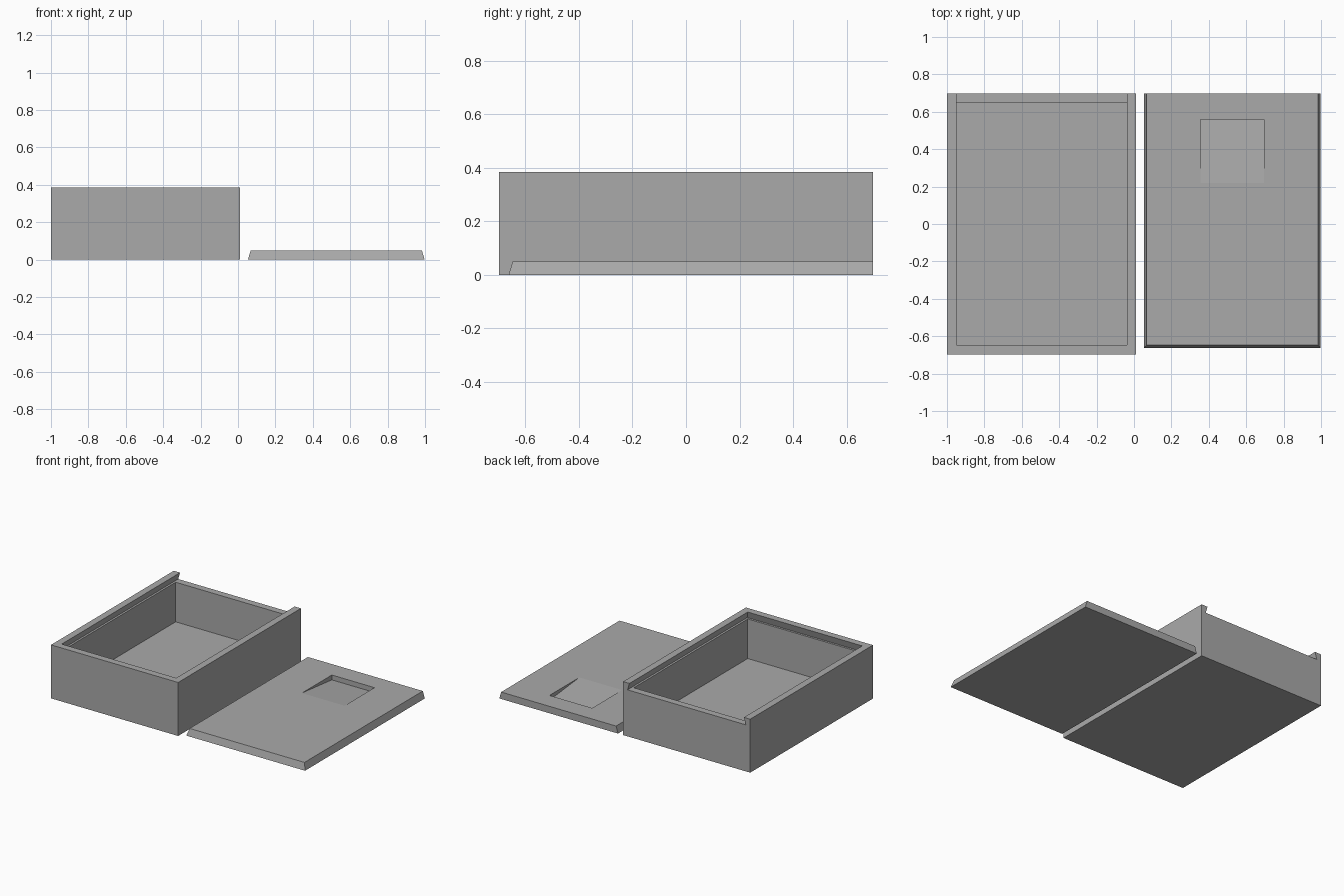
import bpy
import bmesh

cube = bpy.data.objects.get("Cube")
if cube:
    bpy.data.objects.remove(cube, do_unlink=True)

grey = bpy.data.materials.new("plain grey")
grey.use_nodes = True
COLOR = (0.4, 0.4, 0.4, 1)
grey.diffuse_color = COLOR
grey.node_tree.nodes["Principled BSDF"].inputs["Base Color"].default_value = COLOR


def prism(name, profile, start, end, axis="y"):
    """Extrude a closed profile along y (points are x, z) or x (points are y, z)."""
    place = (lambda a, z, t: (a, t, z)) if axis == "y" else (lambda a, z, t: (t, a, z))
    bm = bmesh.new()
    rings = [[bm.verts.new(place(a, z, t)) for a, z in profile] for t in (start, end)]
    n = len(profile)
    for ring in rings:
        bm.faces.new(ring)
    for i in range(n):
        j = (i + 1) % n
        bm.faces.new((rings[0][i], rings[0][j], rings[1][j], rings[1][i]))
    return finish(name, bm)


def frustum(name, bottom, top, z0, z1):
    """Solid between two rectangles given as (x0, x1, y0, y1)."""
    bm = bmesh.new()
    for (x0, x1, y0, y1), z in ((bottom, z0), (top, z1)):
        for x, y in ((x0, y0), (x1, y0), (x1, y1), (x0, y1)):
            bm.verts.new((x, y, z))
    bmesh.ops.convex_hull(bm, input=bm.verts)
    bmesh.ops.dissolve_limit(bm, angle_limit=0.01, verts=bm.verts, edges=bm.edges)
    return finish(name, bm)


def finish(name, bm):
    bmesh.ops.recalc_face_normals(bm, faces=bm.faces)
    mesh = bpy.data.meshes.new(name)
    bm.to_mesh(mesh)
    bm.free()
    mesh.materials.append(grey)
    obj = bpy.data.objects.new(name, mesh)
    bpy.context.collection.objects.link(obj)
    return obj


def cut(target, cutter):
    mod = target.modifiers.new("cut", "BOOLEAN")
    mod.operation = "DIFFERENCE"
    mod.solver = "EXACT"
    mod.object = cutter
    bpy.context.view_layer.objects.active = target
    bpy.ops.object.modifier_apply(modifier=mod.name)
    bpy.data.objects.remove(cutter, do_unlink=True)


# Open box with floor and walls
H, T, BEVEL = 0.385, 0.05, 0.015
X0, X1, Y = -1.0, 0.012, 0.698
outer = (X0, X1, -Y, Y)
inner = (X0 + T, X1 - T, -Y + T, Y - T)
box = frustum("box_body", outer, outer, 0, H)
cut(box, frustum("cavity_cutter", inner, inner, T, H - T / 2))

# Dovetail slot for the sliding lid, open at the back
wide = (inner[0] - BEVEL, inner[1] + BEVEL, inner[2] - BEVEL, Y + 0.1)
narrow = (inner[0] + BEVEL, inner[1] - BEVEL, inner[2] + BEVEL, Y + 0.1)
cut(box, frustum("slot_cutter", wide, narrow, H - T, H + T))

# Sliding lid with bevelled sides and front
LX0, LX1, LY0 = 0.053, 0.998, -Y + T - BEVEL
lid = frustum("sliding_lid", (LX0, LX1, LY0, Y),
              (LX0 + BEVEL, LX1 - BEVEL, LY0 + BEVEL, Y), 0, T)

# Sloping thumb notch, deepest towards the back
ramp = [(0.56, 0.015), (0.56, 0.1), (0.22, 0.1), (0.22, T)]
cut(lid, prism("thumb_notch_cutter", ramp, 0.355, 0.695, axis="x"))
